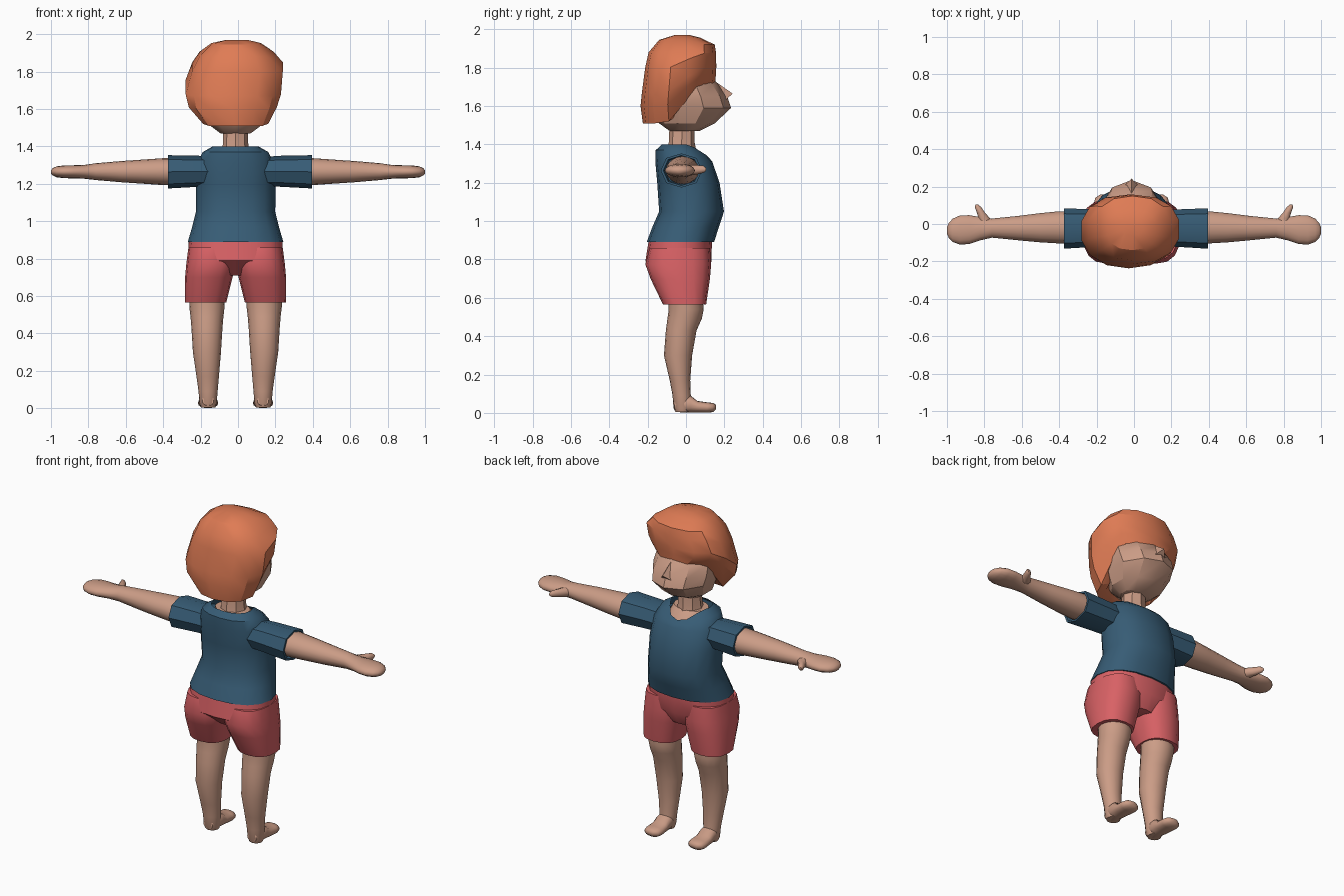
import bpy, bmesh, math

BODY_X = -0.013  # the body sits a touch left of centre


def material(name, rgb):
    m = bpy.data.materials.new(name)
    m.diffuse_color = (*rgb, 1)
    return m


SKIN = material("skin", (0.60, 0.335, 0.24))
HAIR = material("orange_hair", (0.74, 0.20, 0.09))
SHIRT = material("blue_cloth", (0.038, 0.107, 0.178))
SHORTS = material("red_cloth", (0.69, 0.12, 0.13))


def finish(bm, name, mat, angle):
    bmesh.ops.recalc_face_normals(bm, faces=bm.faces)
    me = bpy.data.meshes.new(name)
    bm.to_mesh(me)
    bm.free()
    me.materials.append(mat)
    ob = bpy.data.objects.new(name, me)
    bpy.context.collection.objects.link(ob)
    bpy.ops.object.select_all(action='DESELECT')
    ob.select_set(True)
    bpy.context.view_layer.objects.active = ob
    bpy.ops.object.shade_smooth_by_angle(angle=math.radians(angle))
    return ob


def power(v, p):
    return math.copysign(abs(v) ** p, v)


def tube(name, mat, rings, axis='z', n=16, p=1.0, side=1, ox=0.0,
         caps=(True, True), deform=None, angle=40):
    """Loft rings (position, centre a, radius a, centre b, radius b) along an axis."""
    bm = bmesh.new()
    loops = []
    for i, (s, a, ra, b, rb) in enumerate(rings):
        loop = []
        for k in range(n):
            t = 2 * math.pi * k / n + math.pi / 2
            u = a + ra * power(math.cos(t), p)
            v = b + rb * power(math.sin(t), p)
            co = {'z': (u, v, s), 'x': (s, u, v), 'y': (u, s, v)}[axis]
            if deform:
                co = deform(i, t, *co)
            loop.append(bm.verts.new((co[0] * side + ox, co[1], co[2])))
        loops.append(loop)
    for l0, l1 in zip(loops, loops[1:]):
        for k in range(n):
            j = (k + 1) % n
            bm.faces.new((l0[k], l0[j], l1[j], l1[k]))
    if caps[0]:
        bm.faces.new(loops[0])
    if caps[1]:
        bm.faces.new(loops[-1])
    return finish(bm, name, mat, angle)


def span(z, rx, y0, y1, xc=0.0):
    """Ring across z given its back and front y."""
    return (z, xc, rx, (y0 + y1) / 2, (y1 - y0) / 2)


# Shirt body with a V neck cut into the front of the top ring
shirt_rings = [span(0.89, .255, -.205, .146), span(0.97, .232, -.175, .172),
               span(1.05, .212, -.14, .198), span(1.20, .213, -.15, .175),
               span(1.31, .205, -.16, .137), span(1.37, .175, -.158, .09),
               span(1.40, .122, -.125, .05)]


def v_neck(i, t, x, y, z):
    f = max(0, math.sin(t) - 0.6) / 0.4
    if i == len(shirt_rings) - 1:
        return x, y + 0.055 * f, z - 0.055 * f
    if i == len(shirt_rings) - 2:
        return x, y + 0.035 * f, z - 0.045 * f
    return x, y, z


tube("shirt", SHIRT, shirt_rings, p=.88, ox=BODY_X, caps=(True, False), deform=v_neck)

# Skin seen inside the neckline, and the neck
tube("chest", SKIN, [span(1.29, .12, -.10, .125), span(1.345, .115, -.11, .092),
                     span(1.385, .105, -.11, .045)], ox=BODY_X)
tube("neck", SKIN, [span(1.36, .08, -.10, .055), span(1.41, .068, -.09, .045),
                    span(1.52, .064, -.085, .045)], n=8, ox=BODY_X, angle=30)

# Shorts seat
tube("shorts_seat", SHORTS, [span(.895, .25, -.195, .135), span(.79, .255, -.212, .133),
                             span(.71, .10, -.12, .09)], p=.85, ox=BODY_X)

for side, label in ((-1, "left"), (1, "right")):
    # Shorts leg
    tube("shorts_leg_" + label, SHORTS,
         [span(.86, .122, -.19, .125, .13), span(.775, .133, -.212, .131, .13),
          span(.70, .127, -.185, .125, .143), span(.565, .11, -.12, .105, .16)],
         p=.82, side=side, ox=BODY_X)
    # Leg with knee and calf
    tube("leg_" + label, SKIN,
         [span(.62, .096, -.09, .085, .153), span(.54, .094, -.09, .092, .153),
          span(.49, .088, -.097, .082, .153), span(.43, .083, -.105, .055, .153),
          span(.30, .075, -.115, .032, .153), span(.17, .06, -.085, .022, .149),
          span(.09, .051, -.07, .025, .147), span(.025, .046, -.065, .03, .147),
          span(.004, .038, -.055, .02, .147)], side=side, ox=BODY_X, angle=60)
    # Foot
    tube("foot_" + label, SKIN,
         [(-.06, .147, .03, .04, .025), (-.03, .147, .045, .048, .045),
          (.025, .147, .049, .045, .044), (.06, .147, .05, .032, .030),
          (.11, .147, .054, .028, .027), (.14, .147, .047, .028, .024),
          (.157, .147, .022, .03, .012)],
         axis='y', p=.85, side=side, ox=BODY_X, angle=60)
    # Sleeve with a recessed open end
    tube("sleeve_" + label, SHIRT,
         [(.12, -.02, .095, 1.265, .078), (.22, -.022, .10, 1.267, .083),
          (.385, -.024, .108, 1.264, .089), (.385, -.024, .094, 1.264, .078),
          (.35, -.024, .085, 1.264, .072)],
         axis='x', n=8, p=.9, side=side, ox=.01)
    # Arm and mitten hand
    tube("arm_" + label, SKIN,
         [(.25, -.018, .086, 1.265, .074), (.40, -.018, .086, 1.265, .072),
          (.50, -.02, .078, 1.265, .065), (.62, -.022, .065, 1.265, .057),
          (.76, -.022, .051, 1.265, .045), (.82, -.025, .062, 1.264, .037),
          (.88, -.03, .077, 1.264, .035), (.93, -.032, .078, 1.264, .034),
          (.97, -.034, .062, 1.264, .029), (.99, -.035, .040, 1.264, .020),
          (1.0, -.035, .018, 1.264, .009)], axis='x', side=side, angle=60)
    # Thumb pointing forward
    tube("thumb_" + label, SKIN,
         [(-.01, .80, .038, 1.264, .028), (.03, .80, .032, 1.266, .027),
          (.06, .818, .023, 1.268, .024), (.09, .834, .018, 1.27, .019),
          (.104, .84, .008, 1.27, .009)],
         axis='y', n=10, side=side, angle=60)

# Head
tube("head", SKIN, [span(1.47, .085, -.085, .07), span(1.51, .142, -.14, .15),
                    span(1.59, .176, -.18, .235), span(1.65, .188, -.185, .215),
                    span(1.71, .18, -.18, .172), span(1.78, .155, -.16, .11),
                    span(1.87, .10, -.12, .05)], n=10, ox=BODY_X, angle=30)

# Nose wedge
bm = bmesh.new()
apex, tip, lo_l, lo_r, back = [bm.verts.new((x - .013, y, z)) for x, y, z in (
    (0, .165, 1.72), (0, .243, 1.665), (-.042, .20, 1.625), (.042, .20, 1.625), (0, .12, 1.65))]
for face in ((apex, lo_l, tip), (apex, tip, lo_r), (lo_l, lo_r, tip),
             (apex, back, lo_l), (apex, lo_r, back), (lo_l, back, lo_r)):
    bm.faces.new(face)
finish(bm, "nose", SKIN, 20)


# Hair: rings from crown to hem, hem rising from the nape to the fringe
def hair_ring(z, x0, x1, y0, y1):
    return span(z, (x1 - x0) / 2, y0, y1, (x0 + x1) / 2)


def lift_hem(i, t, x, y, z):
    f = min(1, max(0, (math.sin(t) + 0.35) / 0.95))
    hem = 1.51 + 0.205 * f * f * (3 - 2 * f)
    return x, y, hem + (z - 1.51) * (1.97 - hem) / 0.46


tube("hair", HAIR, [hair_ring(1.97, -.06, .05, -.06, .02), hair_ring(1.945, -.145, .125, -.14, .075),
                    hair_ring(1.88, -.21, .195, -.195, .15), hair_ring(1.80, -.25, .245, -.213, .157),
                    hair_ring(1.67, -.285, .235, -.23, .158), hair_ring(1.60, -.268, .212, -.237, .156),
                    hair_ring(1.51, -.19, .165, -.225, .152), hair_ring(1.525, -.14, .12, -.17, .11)],
     n=14, p=.85, deform=lift_hem, angle=32)
